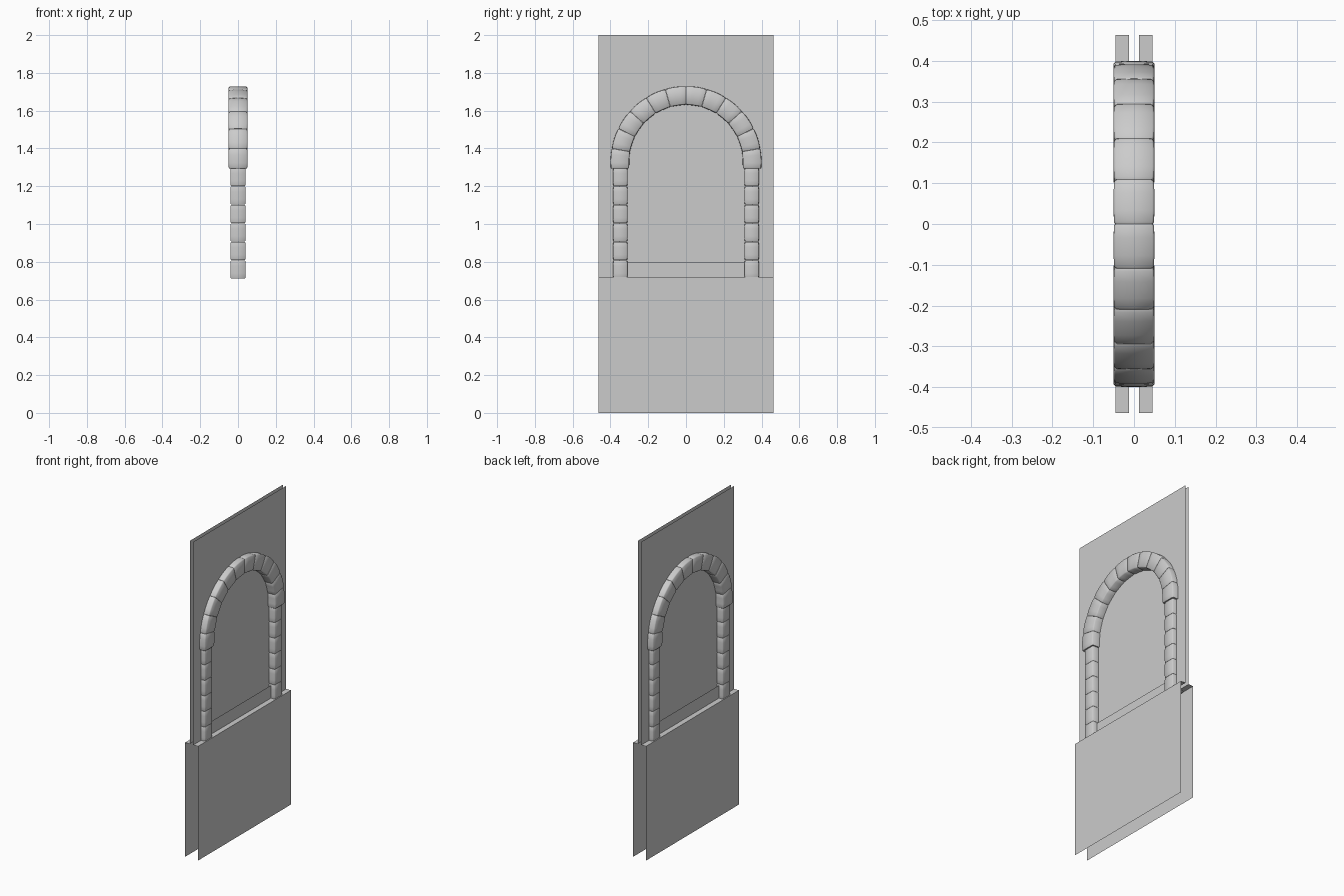
import bpy, bmesh
from math import sin, cos, pi
from mathutils import Vector

if "Cube" in bpy.data.objects:
    bpy.data.objects.remove(bpy.data.objects["Cube"])

HALF_W = 0.463      # half width of the wall
LEDGE_Z = 0.72      # top of the thick lower wall
SPRING_Z = 1.33     # centre height of the arch circle
R = 0.35            # centre radius of arch and opening
SILL_Z = 0.80


def finish(name, bm, smooth=False):
    bmesh.ops.remove_doubles(bm, verts=bm.verts, dist=1e-5)
    bmesh.ops.recalc_face_normals(bm, faces=bm.faces)
    me = bpy.data.meshes.new(name)
    bm.to_mesh(me)
    bm.free()
    ob = bpy.data.objects.new(name, me)
    bpy.context.collection.objects.link(ob)
    if smooth:
        bpy.context.view_layer.objects.active = ob
        ob.select_set(True)
        bpy.ops.object.shade_smooth_by_angle(angle=0.9)
        ob.select_set(False)
    return ob


def quad(bm, pts):
    bm.faces.new([bm.verts.new(p) for p in pts])


def stone(bm, path, s0, s1, hx, hr):
    """One cushion-shaped stone following path(s) -> (centre, outward)."""
    section = [(-1, -.86), (-.9, -.97), (0, -1), (.9, -.97), (1, -.86), (1, .86),
               (.9, .97), (0, 1), (-.9, .97), (-1, .86)]
    rings = []
    for t, k in ((0, .93), (.06, .98), (.3, 1), (.5, 1), (.7, 1), (.94, .98), (1, .93)):
        c, n = path(s0 + (s1 - s0) * t)
        rings.append([bm.verts.new(c + Vector((a * hx * k, 0, 0)) + n * (b * hr * k))
                      for a, b in section])
    m = len(section)
    for lo, hi in zip(rings, rings[1:]):
        for i in range(m):
            j = (i + 1) % m
            bm.faces.new((lo[i], lo[j], hi[j], hi[i]))
    bm.faces.new(rings[0][::-1])
    bm.faces.new(rings[-1])


def stones(name, path, length, count, hx, hr):
    bm = bmesh.new()
    for i in range(count):
        gap = 0.0003
        stone(bm, path, length * i / count + gap, length * (i + 1) / count - gap, hx, hr)
    return finish(name, bm, True)


# Arch of twelve stones: semicircle with short straight ends
STRAIGHT = 0.036
ARC = pi * R


def arch_path(s):
    s -= STRAIGHT
    a = min(max(s / R, 0), pi)
    drop = min(s, 0) if s < 0 else min(ARC - s, 0)
    n = Vector((0, -cos(a), sin(a)))
    return Vector((0, 0, SPRING_Z + drop)) + n * R, n


stones("arch_stones", arch_path, ARC + 2 * STRAIGHT, 12, 0.05, 0.05)

# Stacked columns, one each side
for side, label in ((-1, "left"), (1, "right")):
    stones(label + "_column",
           lambda s, k=side: (Vector((0, k * 0.348, 0.71 + s)), Vector((0, k, 0))),
           0.588, 6, 0.04, 0.0385)

# Arched outline shared by the wall opening and the pane
N = 32
outline = [(-R * cos(pi * i / N), SPRING_Z + R * sin(pi * i / N)) for i in range(N + 1)]

# Wall sides: thick lower sheet, ledge, and upper sheet around the opening
for side, label in ((-1, "left"), (1, "right")):
    xo, xi = side * 0.045, side * 0.012
    bm = bmesh.new()
    quad(bm, [(xo, -HALF_W, 0), (xo, HALF_W, 0), (xo, HALF_W, LEDGE_Z), (xo, -HALF_W, LEDGE_Z)])
    quad(bm, [(xo, -HALF_W, LEDGE_Z), (xo, HALF_W, LEDGE_Z),
              (xi, HALF_W, LEDGE_Z), (xi, -HALF_W, LEDGE_Z)])
    finish(label + "_lower_wall", bm)

    bm = bmesh.new()

    def panel(y0, y1, z0, z1):
        quad(bm, [(xi, y0, z0), (xi, y1, z0), (xi, y1, z1), (xi, y0, z1)])
    panel(-HALF_W, -R, LEDGE_Z, 2)
    panel(R, HALF_W, LEDGE_Z, 2)
    panel(-R, R, LEDGE_Z, SILL_Z)
    for (y0, z0), (y1, z1) in zip(outline, outline[1:]):
        quad(bm, [(xi, y0, z0), (xi, y1, z1), (xi, y1, 2), (xi, y0, 2)])
    finish(label + "_upper_wall", bm)

# Pane closing the arched opening
bm = bmesh.new()
quad(bm, [(0, -R, SILL_Z - 0.02)] + [(0, y, z) for y, z in outline] + [(0, R, SILL_Z - 0.02)])
finish("window_pane", bm)
